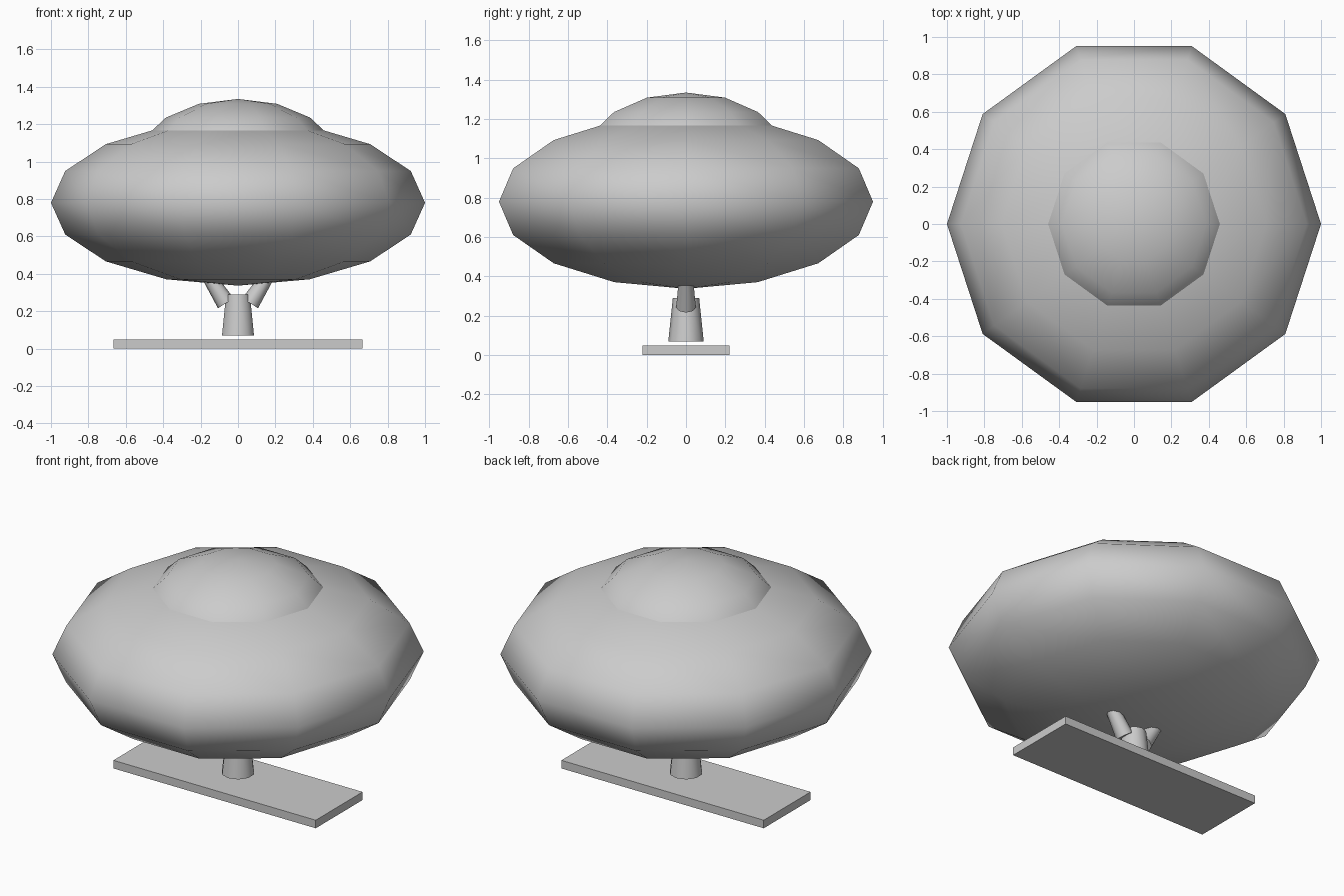
import bpy, math
from mathutils import Vector

cube = bpy.data.objects.get("Cube")
if cube:
    bpy.data.objects.remove(cube, do_unlink=True)

grey = bpy.data.materials.new("plain_grey")
grey.use_nodes = True
colour = (0.6, 0.6, 0.6, 1)
grey.diffuse_color = colour
grey.node_tree.nodes["Principled BSDF"].inputs["Base Color"].default_value = colour


def finish(name, angle):
    ob = bpy.context.object
    ob.name = name
    ob.data.materials.append(grey)
    bpy.ops.object.transform_apply(location=False, rotation=True, scale=True)
    bpy.ops.object.shade_smooth_by_angle(angle=math.radians(angle))
    return ob


def ellipsoid(name, z, radius, height):
    """Low-poly squashed sphere with ten sides."""
    bpy.ops.mesh.primitive_uv_sphere_add(segments=10, ring_count=8, location=(0, 0, z))
    bpy.context.object.scale = (radius, radius, height)
    # turn a corner onto the x axis
    first = max(bpy.context.object.data.vertices, key=lambda v: (round(v.co.xy.length, 4), v.co.x))
    bpy.context.object.rotation_euler.z = -math.atan2(first.co.y, first.co.x)
    return finish(name, 80)


def peg(name, start, end, r_start, r_end, sides):
    """Tapered round peg between two points."""
    a, b = Vector(start), Vector(end)
    bpy.ops.mesh.primitive_cone_add(vertices=sides, radius1=r_start, radius2=r_end,
                                    depth=(b - a).length, location=(a + b) / 2)
    bpy.context.object.rotation_euler = (b - a).to_track_quat('Z', 'Y').to_euler()
    return finish(name, 50)


# Saucer body and dome
ellipsoid("saucer_body", 0.78, 1.0, 0.443)
ellipsoid("dome", 0.995, 0.545, 0.34)

# Central hub and the two slanted struts under the body
peg("hub", (0, 0, 0.07), (0, 0, 0.29), 0.09, 0.067, 10)
for side, name in ((1, "left_strut"), (-1, "right_strut")):
    peg(name, (side * 0.065, 0, 0.243), (side * 0.16, 0, 0.39), 0.05, 0.036, 8)

# Floor plate
bpy.ops.mesh.primitive_cube_add(size=1, location=(0, 0, 0.024))
bpy.context.object.scale = (1.33, 0.44, 0.048)
finish("floor_plate", 30)
